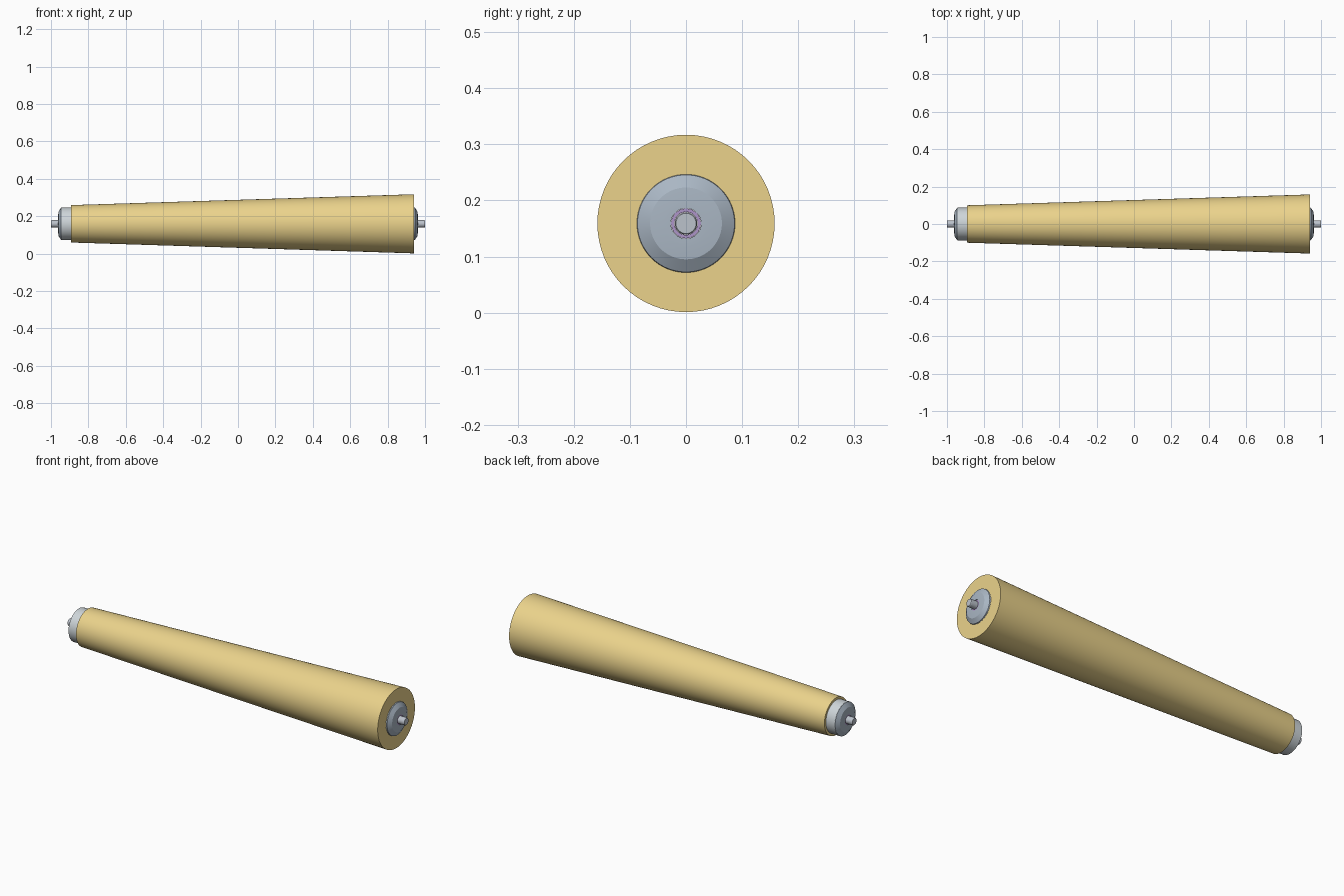
import bpy, bmesh, math

if "Cube" in bpy.data.objects:
    bpy.data.objects.remove(bpy.data.objects["Cube"])

AXIS_Z = 0.159
SIDES = 64


def material(name, color):
    m = bpy.data.materials.new(name)
    m.diffuse_color = (*color, 1)
    m.use_nodes = True
    m.node_tree.nodes["Principled BSDF"].inputs["Base Color"].default_value = m.diffuse_color
    return m


def lathe(name, profile, mat=None, closed=True):
    """Revolve (x, radius) points about the roller axis."""
    bm = bmesh.new()
    rings = []
    for x, r in profile:
        if r == 0:
            rings.append([bm.verts.new((x, 0, AXIS_Z))] * SIDES)
        else:
            rings.append([bm.verts.new((x, r * math.cos(2 * math.pi * i / SIDES),
                                        AXIS_Z + r * math.sin(2 * math.pi * i / SIDES)))
                          for i in range(SIDES)])
    pairs = list(zip(rings, rings[1:]))
    if closed:
        pairs.append((rings[-1], rings[0]))
    for a, b in pairs:
        for i in range(SIDES):
            j = (i + 1) % SIDES
            bm.faces.new(list(dict.fromkeys((a[i], a[j], b[j], b[i]))))
    bmesh.ops.recalc_face_normals(bm, faces=bm.faces)
    mesh = bpy.data.meshes.new(name)
    bm.to_mesh(mesh)
    bm.free()
    ob = bpy.data.objects.new(name, mesh)
    bpy.context.collection.objects.link(ob)
    if mat:
        mesh.materials.append(mat)
    bpy.context.view_layer.objects.active = ob
    ob.select_set(True)
    bpy.ops.object.shade_smooth_by_angle(angle=math.radians(20))
    ob.select_set(False)
    return ob


amber = material("amber_plastic", (0.83, 0.65, 0.26))
steel = material("steel", (0.62, 0.67, 0.70))
slate = material("slate_plastic", (0.40, 0.47, 0.55))
shaft_grey = material("shaft_grey", (0.50, 0.54, 0.60))
violet = material("violet_seal", (0.42, 0.30, 0.58))

# Tapered sleeve in three flush segments
X0, X1, R0, R1, BORE = -0.892, 0.94, 0.1, 0.158, 0.0875
for k in range(3):
    a, b = k / 3, (k + 1) / 3
    xa, xb = X0 + (X1 - X0) * a, X0 + (X1 - X0) * b
    ra, rb = R0 + (R1 - R0) * a, R0 + (R1 - R0) * b
    lathe(f"tapered_sleeve_{k + 1}", [(xa, BORE), (xa, ra), (xb, rb), (xb, BORE)], amber)

# Steel core tube
lathe("core_tube", [(-0.945, 0.08), (-0.945, 0.0875), (0.941, 0.0875), (0.941, 0.08)], steel)

# Through shaft with chamfered ends
lathe("shaft", [(-1, 0), (-1, 0.018), (-0.997, 0.02), (0.997, 0.02), (1, 0.018), (1, 0)],
      shaft_grey, closed=False)

# Bearing end caps and seals, mirrored to both ends
for side, s in (("left", -1), ("right", 1)):
    cap = [(0.91, 0.027), (0.91, 0.08), (0.942, 0.08), (0.942, 0.0875), (0.946, 0.0865),
           (0.960, 0.064), (0.962, 0.040), (0.962, 0.027)]
    lathe(f"end_cap_{side}", [(s * x, r) for x, r in cap], slate)
    seal = [(0.93, 0.0205), (0.93, 0.0265), (0.961, 0.0265), (0.961, 0.0205)]
    lathe(f"bearing_seal_{side}", [(s * x, r) for x, r in seal], violet)
